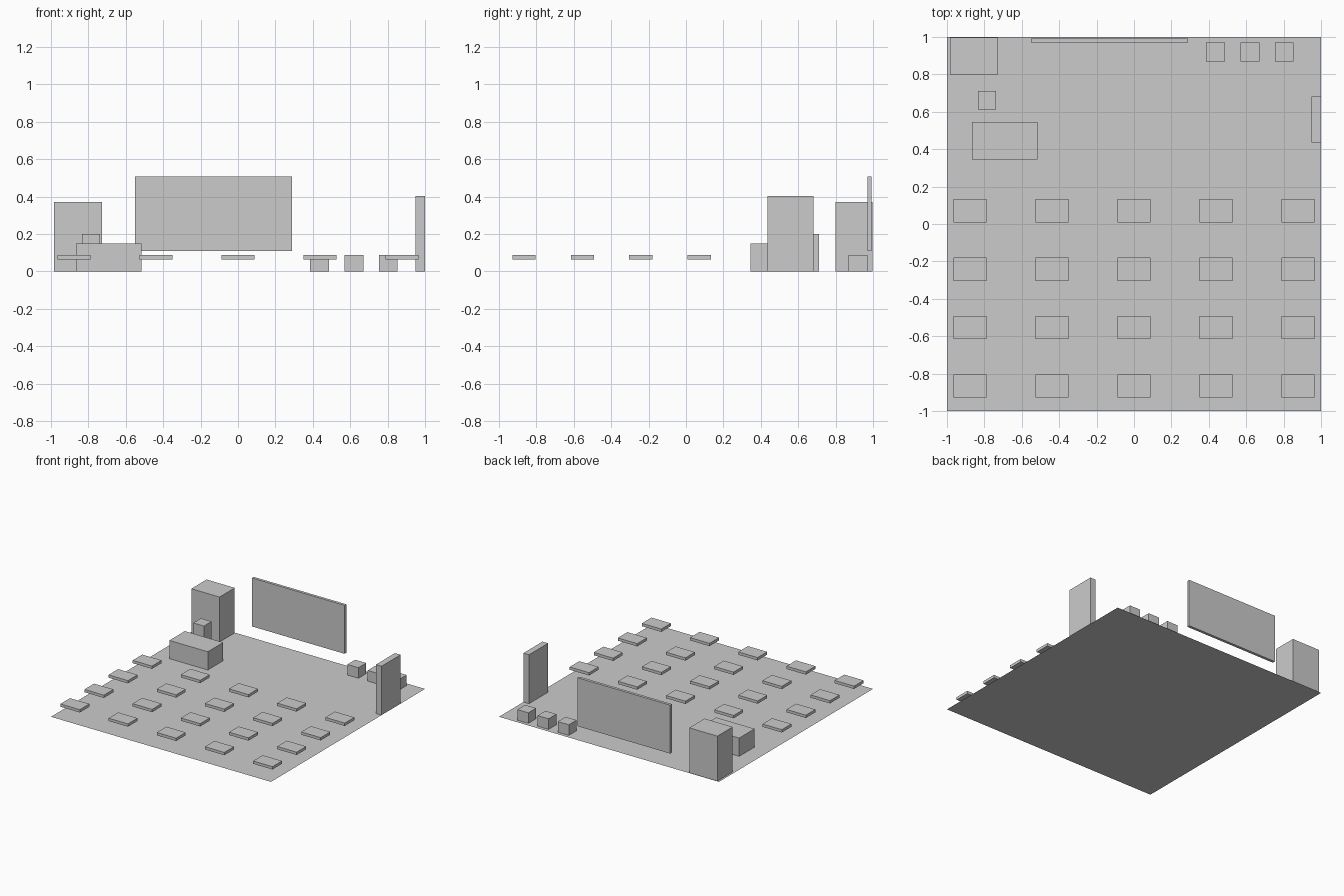
import bpy

if "Cube" in bpy.data.objects:
    bpy.data.objects.remove(bpy.data.objects["Cube"])


def box(name, x, y, z):
    """Box given by its (min, max) range on each axis."""
    bpy.ops.mesh.primitive_cube_add(
        size=1, location=[(a + b) / 2 for a, b in (x, y, z)])
    ob = bpy.context.object
    ob.name = name
    ob.scale = [b - a for a, b in (x, y, z)]
    bpy.ops.object.transform_apply(location=False, rotation=False, scale=True)
    return ob


# Classroom floor
bpy.ops.mesh.primitive_plane_add(size=2)
bpy.context.object.name = "floor"

# Back wall furniture
box("cabinet", (-0.983, -0.727), (0.798, 0.996), (0, 0.37))
box("blackboard", (-0.552, 0.29), (0.97, 0.993), (0.11, 0.508))
for i, cx in enumerate((0.436, 0.62, 0.804)):
    box(f"bin_{i + 1}", (cx - 0.05, cx + 0.05), (0.869, 0.97), (0, 0.087))

# Teacher's corner and door
box("teacher_chair", (-0.835, -0.738), (0.612, 0.71), (0, 0.2))
box("teacher_desk", (-0.865, -0.516), (0.345, 0.545), (0, 0.15))
box("door", (0.949, 1.0), (0.435, 0.682), (0, 0.402))

# Grid of student desktops
for row in range(4):
    for col in range(5):
        cx, cy = (col - 2) * 0.438, 0.071 - row * 0.3125
        box(f"student_desk_{row + 1}_{col + 1}", (cx - 0.088, cx + 0.088),
            (cy - 0.062, cy + 0.062), (0.065, 0.088))
